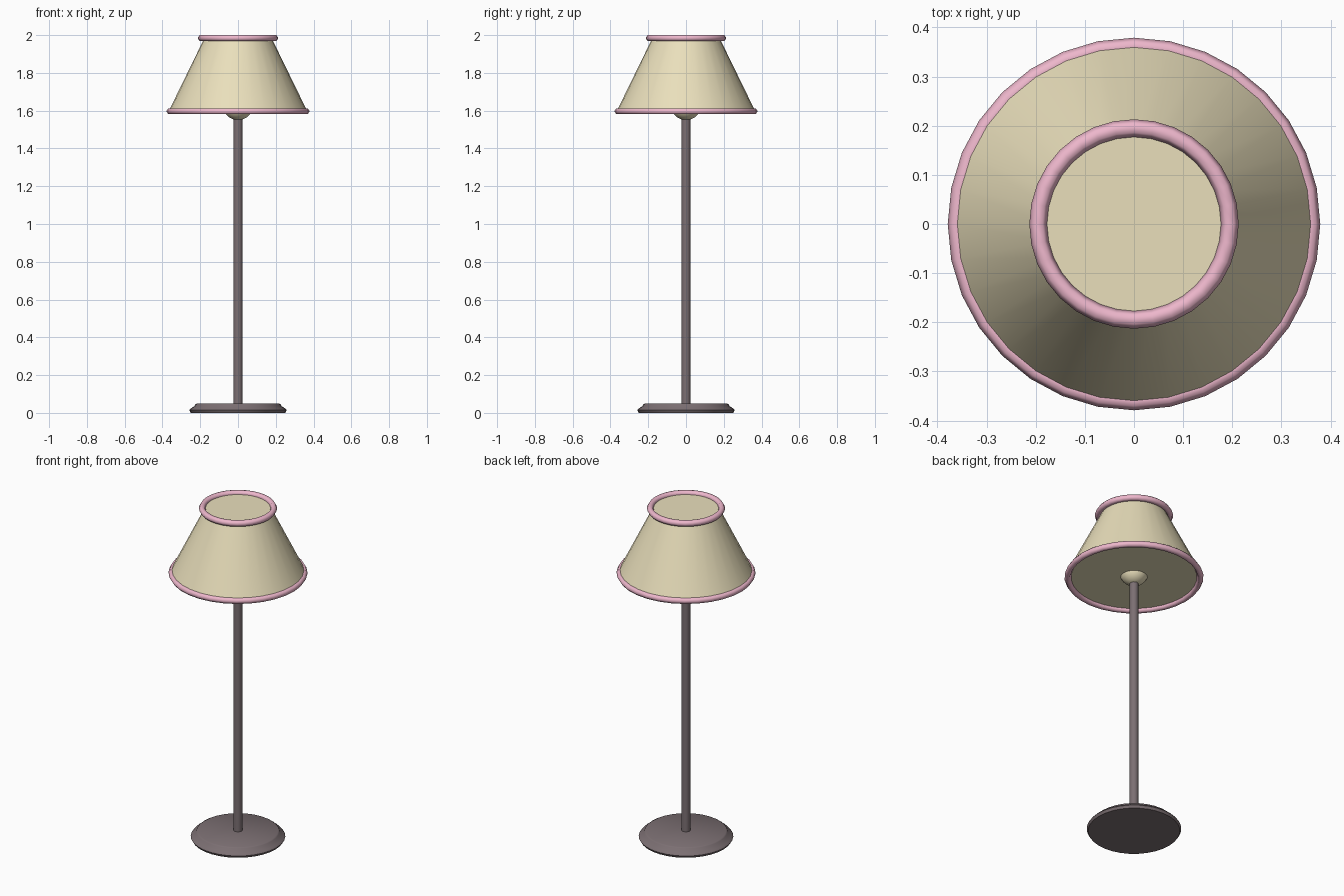
import bpy
import math

if "Cube" in bpy.data.objects:
    bpy.data.objects.remove(bpy.data.objects["Cube"])


def make_material(name, rgb):
    mat = bpy.data.materials.new(name)
    mat.diffuse_color = (*rgb, 1)
    mat.use_nodes = True
    mat.node_tree.nodes["Principled BSDF"].inputs["Base Color"].default_value = mat.diffuse_color
    return mat


CREAM = make_material("cream_fabric", (0.82, 0.74, 0.50))
PINK = make_material("pink_trim", (0.85, 0.47, 0.60))
BROWN = make_material("brown_metal", (0.20, 0.16, 0.17))


def finish(obj, name, mat):
    obj.name = name
    obj.data.materials.append(mat)
    bpy.ops.object.select_all(action='DESELECT')
    obj.select_set(True)
    bpy.context.view_layer.objects.active = obj
    bpy.ops.object.shade_smooth_by_angle(angle=math.radians(40))
    return obj


def lathe(name, profile, mat, sides=32):
    """Closed solid turned around z from (radius, height) points, bottom to top."""
    verts = [(r * math.cos(2 * math.pi * i / sides),
              r * math.sin(2 * math.pi * i / sides), z)
             for r, z in profile for i in range(sides)]
    faces = [(k * sides + i, k * sides + (i + 1) % sides,
              (k + 1) * sides + (i + 1) % sides, (k + 1) * sides + i)
             for k in range(len(profile) - 1) for i in range(sides)]
    last = (len(profile) - 1) * sides
    faces.append(tuple(reversed(range(sides))))
    faces.append(tuple(range(last, last + sides)))
    mesh = bpy.data.meshes.new(name)
    mesh.from_pydata(verts, [], faces)
    obj = bpy.data.objects.new(name, mesh)
    bpy.context.collection.objects.link(obj)
    return finish(obj, name, mat)


def trim_ring(name, radius, z):
    bpy.ops.mesh.primitive_torus_add(major_radius=radius, minor_radius=0.018,
                                     major_segments=32, minor_segments=6,
                                     location=(0, 0, z))
    obj = finish(bpy.context.object, name, PINK)
    for poly in obj.data.polygons:
        poly.use_smooth = True
    for edge in obj.data.edges:
        edge.use_edge_sharp = False


# Foot and pole
lathe("base", [(0.25, 0), (0.258, 0.014), (0.25, 0.024),
               (0.23, 0.036), (0.226, 0.045), (0.218, 0.05)], BROWN)
lathe("pole", [(0.024, 0.03), (0.024, 1.60)], BROWN, 16)

# Bulb peeking out below the closed shade
bpy.ops.mesh.primitive_uv_sphere_add(segments=32, ring_count=16, radius=0.08,
                                     location=(0, 0, 1.63))
finish(bpy.context.object, "bulb", CREAM)

# Shade with its two trim rings
lathe("shade", [(0.367, 1.597), (0.178, 1.984)], CREAM)
trim_ring("lower_trim", 0.361, 1.597)
trim_ring("upper_trim", 0.195, 1.9844)
